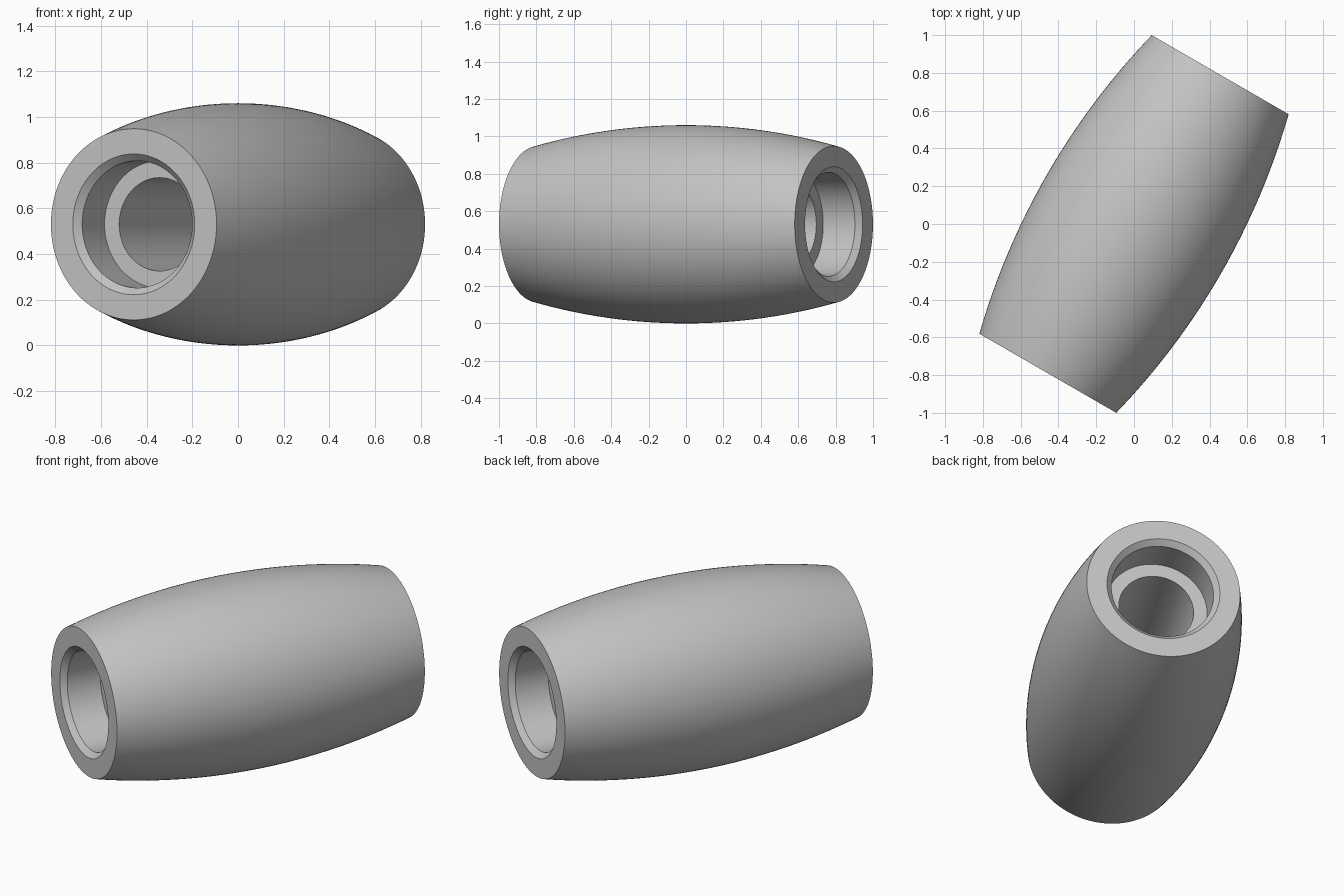
import bpy, bmesh, math
from mathutils import Matrix, Vector

cube = bpy.data.objects.get("Cube")
if cube:
    bpy.data.objects.remove(cube, do_unlink=True)

HALF = 0.9125        # half length along the axis
MID_R = 0.53         # radius at the middle
END_R = 0.4185       # radius at the ends
SEGMENTS = 128
ARC_STEPS = 32

grey = bpy.data.materials.new("plain grey")
grey.use_nodes = True
colour = (0.55, 0.55, 0.55, 1)
grey.diffuse_color = colour
grey.node_tree.nodes["Principled BSDF"].inputs["Base Color"].default_value = colour

# Barrel outside: a circular arc through the middle and end radii
sag = MID_R - END_R
arc_r = (HALF ** 2 + sag ** 2) / (2 * sag)
profile = []
for i in range(ARC_STEPS + 1):
    z = HALF * (2 * i / ARC_STEPS - 1)
    profile.append((MID_R - arc_r + math.sqrt(arc_r ** 2 - z ** 2), z))

# Bore inside: chamfered mouth, counterbore and shoulder, mirrored at both ends
mouth = [(0.308, HALF), (0.278, HALF - 0.03),
         (0.278, HALF - 0.226), (0.204, HALF - 0.226)]
profile += mouth + [(r, -z) for r, z in reversed(mouth)]

# Revolve the closed profile
bm = bmesh.new()
verts = [bm.verts.new((r, 0, z)) for r, z in profile]
edges = [bm.edges.new((v, verts[(i + 1) % len(verts)])) for i, v in enumerate(verts)]
bmesh.ops.spin(bm, geom=verts + edges, cent=(0, 0, 0), axis=(0, 0, 1),
               angle=2 * math.pi, steps=SEGMENTS, use_merge=False)
bmesh.ops.remove_doubles(bm, verts=bm.verts[:], dist=0.0001)
bmesh.ops.recalc_face_normals(bm, faces=bm.faces[:])

# Lay it down, turned in plan
turn = Matrix.Rotation(math.radians(-30), 4, 'Z') @ Matrix.Rotation(math.radians(-90), 4, 'X')
bm.transform(Matrix.Translation(Vector((0, 0, MID_R))) @ turn)

mesh = bpy.data.meshes.new("barrel_sleeve")
bm.to_mesh(mesh)
bm.free()
mesh.materials.append(grey)
sleeve = bpy.data.objects.new("barrel_sleeve", mesh)
bpy.context.collection.objects.link(sleeve)

bpy.ops.object.select_all(action='DESELECT')
sleeve.select_set(True)
bpy.context.view_layer.objects.active = sleeve
bpy.ops.object.shade_smooth_by_angle(angle=math.radians(30))
